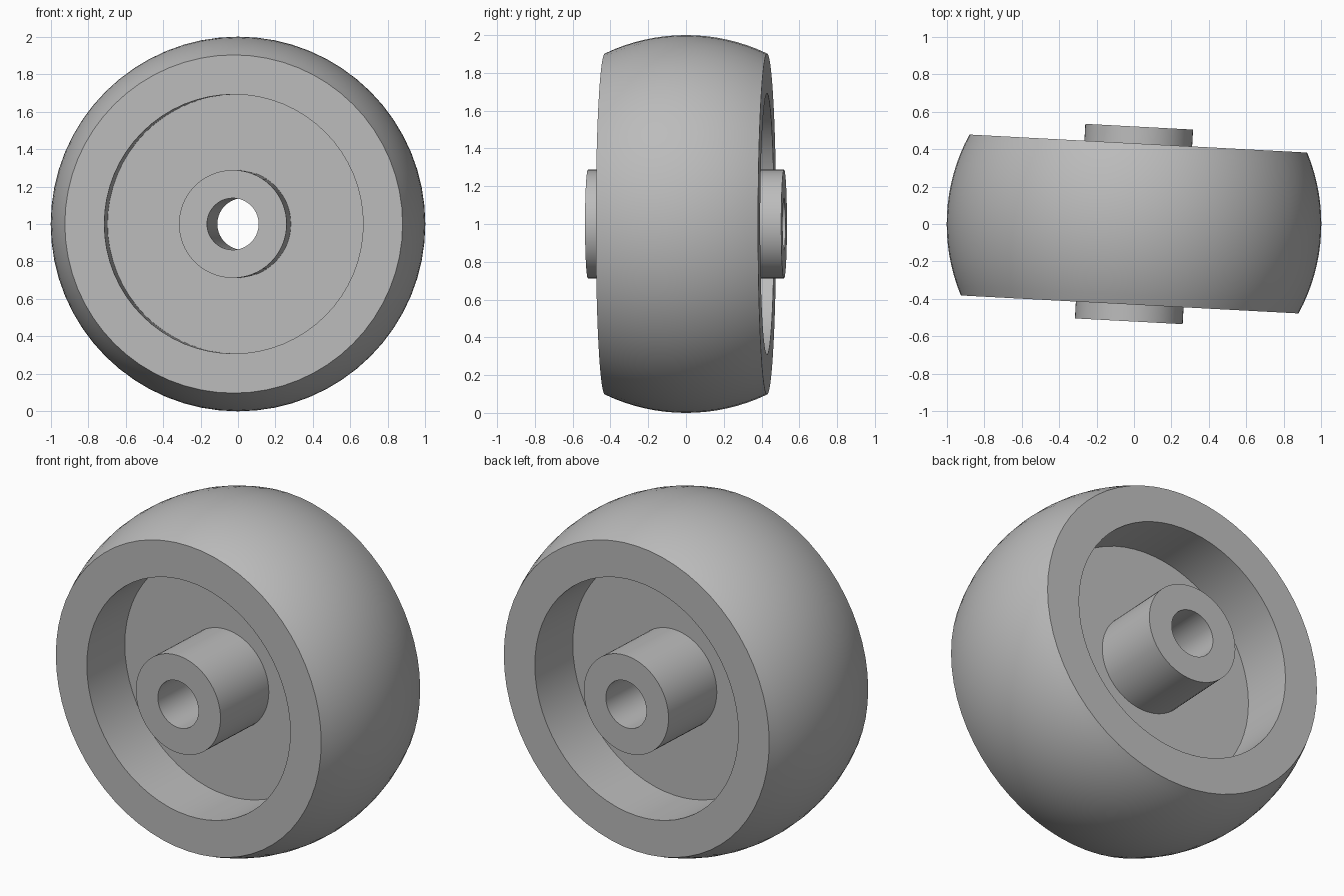
import bpy, bmesh, math
from mathutils import Matrix, Vector

cube = bpy.data.objects.get("Cube")
if cube:
    bpy.data.objects.remove(cube, do_unlink=True)

HALF_WIDTH, HUB_HALF, WEB_HALF = 0.43, 0.52, 0.10
HOLE_R, HUB_R, RECESS_R = 0.138, 0.288, 0.692
TILT = math.radians(-3.05)

grey = bpy.data.materials.new("plain grey")
grey.use_nodes = True
grey.diffuse_color = (0.5, 0.5, 0.5, 1)
grey.node_tree.nodes["Principled BSDF"].inputs["Base Color"].default_value = (0.5, 0.5, 0.5, 1)


def lathe(name, profile, segments):
    """Turn a closed (radius, y) profile around the axle."""
    bm = bmesh.new()
    verts = [bm.verts.new((r, y, 0)) for r, y in profile]
    edges = [bm.edges.new((verts[i - 1], verts[i])) for i in range(len(verts))]
    bmesh.ops.spin(bm, geom=verts + edges, cent=(0, 0, 0), axis=(0, 1, 0),
                   angle=math.tau, steps=segments, use_duplicate=False)
    bmesh.ops.remove_doubles(bm, verts=bm.verts, dist=1e-4)
    bmesh.ops.recalc_face_normals(bm, faces=bm.faces)
    bm.transform(Matrix.Translation(Vector((0, 0, 1))) @ Matrix.Rotation(TILT, 4, 'Z'))
    mesh = bpy.data.meshes.new(name)
    bm.to_mesh(mesh)
    bm.free()
    mesh.materials.append(grey)
    obj = bpy.data.objects.new(name, mesh)
    bpy.context.collection.objects.link(obj)
    bpy.ops.object.select_all(action='DESELECT')
    obj.select_set(True)
    bpy.context.view_layer.objects.active = obj
    bpy.ops.object.shade_smooth_by_angle(angle=math.radians(30))
    return obj


# Rounded tread follows a unit sphere from the back edge to the front edge
edge = math.asin(HALF_WIDTH)
steps = 16
tread = [(math.cos(a), math.sin(a))
         for a in (edge * (1 - 2 * i / steps) for i in range(steps + 1))]

# Half section: hub, web, recess and rim on each side, closed by the axle bore
back = [(HOLE_R, HUB_HALF), (HUB_R, HUB_HALF), (HUB_R, WEB_HALF),
        (RECESS_R, WEB_HALF), (RECESS_R, HALF_WIDTH)]
front = [(r, -y) for r, y in reversed(back)]
lathe("wheel", back + tread + front, 64)
